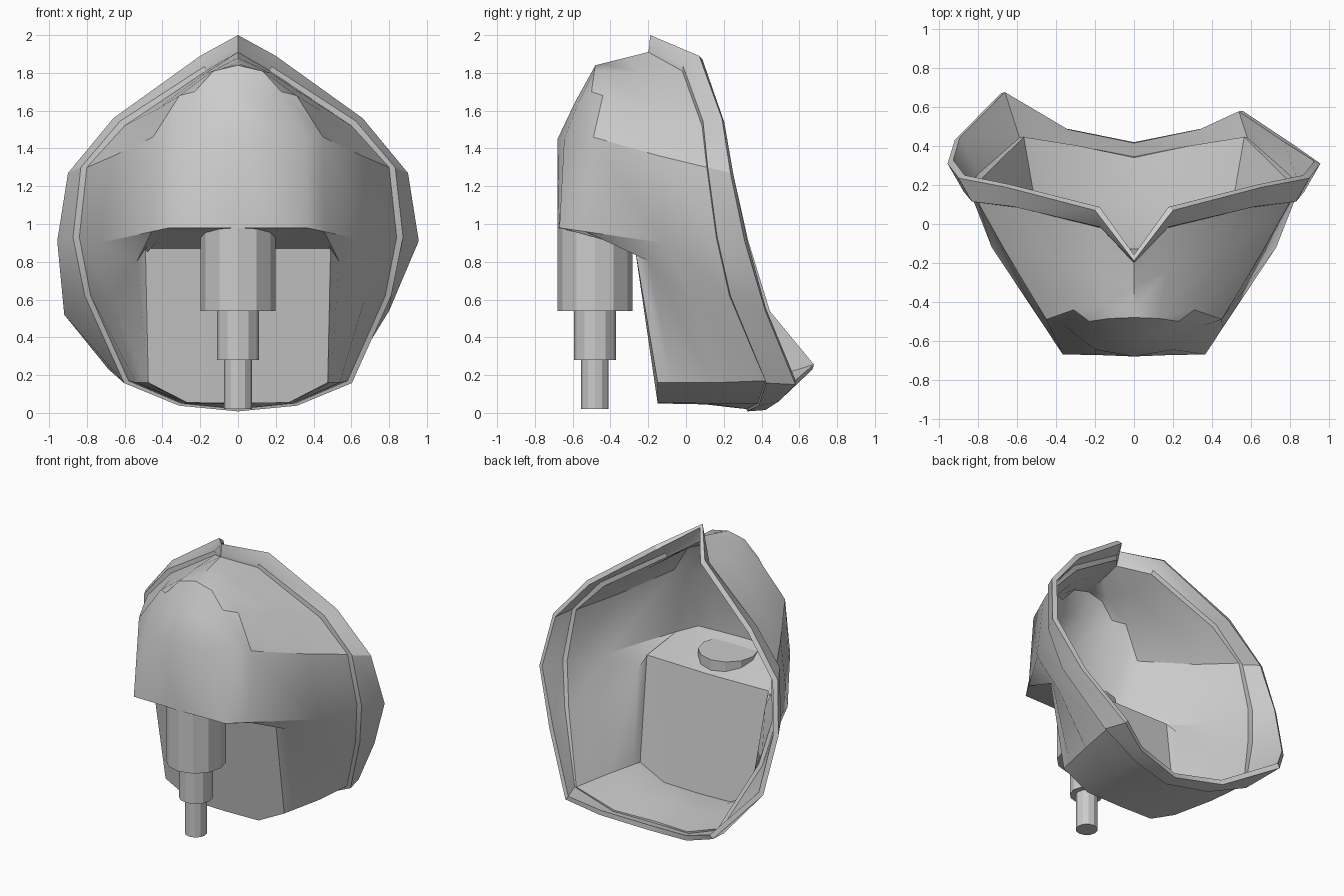
import bpy, bmesh, math
from mathutils import Vector

if "Cube" in bpy.data.objects:
    bpy.data.objects.remove(bpy.data.objects["Cube"])

# Half loops from top centre to bottom centre: hump/front outline, cheek, side bulge, shell edge, flange edge
FRONT = [(0, -.48, 1.84), (.13, -.485, 1.81), (.23, -.50, 1.70), (.36, -.52, 1.47), (.365, -.67, .98),
         (.49, -.27, .87), (.475, -.15, .16), (.27, -.15, .055), (0, -.15, .05)]
SIDE = [(0, -.32, 1.88), (.17, -.24, 1.80), (.44, -.16, 1.60), (.66, -.14, 1.36), (.73, -.12, .90),
        (.67, .03, .60), (.54, .15, .16), (.28, .12, .05), (0, .10, .045)]
EDGE = [(0, -.20, 1.91), (.17, -.02, 1.81), (.60, .085, 1.52), (.80, .11, 1.30), (.84, .16, .93),
        (.78, .23, .62), (.58, .42, .17), (.30, .38, .05), (0, .32, .02)]
RIM = [(0, -.19, 2.0), (.20, .07, 1.89), (.66, .19, 1.56), (.90, .235, 1.27), (.957, .31, .91),
       (.80, .42, .54), (.56, .58, .15), (.35, .49, .06), (0, .42, .015)]
RIM_LEFT = {5: (.92, .43, .52), 6: (.685, .67, .23)}   # the left cheek flares further
CHEEK = [tuple(Vector(a).lerp(Vector(b), .25)) for a, b in zip(FRONT, SIDE)]
CHEEK[2] = (.31, -.44, 1.68)
CHEEK[3] = (.45, -.49, 1.46)

bm = bmesh.new()
cache = {}


def vert(p, s):
    co = Vector((p[0] * s, p[1], p[2]))
    key = tuple(round(c, 4) + 0.0 for c in co)
    if key not in cache:
        cache[key] = bm.verts.new(co)
    return cache[key]


def face(pts, s):
    bm.faces.new([vert(p, s) for p in (pts if s > 0 else pts[::-1])])


H1, H2, H3, U = (0, -.585, 1.65), (0, -.68, 1.45), (0, -.68, .98), (0, -.27, .87)
G1, G2, G3 = (.13, -.575, 1.63), (.2, -.645, 1.45), (.2, -.672, .98)
for s in (1, -1):
    rim = [RIM_LEFT.get(i, p) if s < 0 else p for i, p in enumerate(RIM)]
    # small outward step between the shell and the flange
    step = [(x * 1.04, y + .005, z + (.025 if z > 1.4 else -.012 if z < .2 else 0))
            for x, y, z in EDGE]
    rings = [FRONT, CHEEK, SIDE, EDGE, step, rim]
    for a, b in zip(rings, rings[1:]):
        for i in range(8):
            face([a[i], a[i + 1], b[i + 1], b[i]], s)
    # raised nose housing with its underside, then the flat lower panel
    F = FRONT
    for quad in ([F[0], H1, G1, F[1]], [F[1], G1, F[2]], [H1, H2, G2, G1], [G1, G2, F[3], F[2]],
                 [H2, H3, G3, G2], [G2, G3, F[4], F[3]], [H3, U, F[5], F[4], G3],
                 [U, F[8], F[7], F[6], F[5]]):
        face(quad, s)
bmesh.ops.recalc_face_normals(bm, faces=bm.faces)
# the lower panel must face forward
panel = min(bm.faces, key=lambda f: (f.calc_center_median() - Vector((.25, -.2, .4))).length)
if panel.normal.y > 0:
    bmesh.ops.reverse_faces(bm, faces=bm.faces)
me = bpy.data.meshes.new("mask_shell")
bm.to_mesh(me)
bm.free()
shell = bpy.data.objects.new("mask_shell", me)
bpy.context.collection.objects.link(shell)
m = shell.modifiers.new("thickness", 'SOLIDIFY')
m.thickness = .035
m.offset = -1

# Apply the thickness so the rim edges stay sharp
bpy.context.view_layer.objects.active = shell
shell.select_set(True)
bpy.ops.object.modifier_apply(modifier="thickness")
bpy.ops.object.shade_smooth_by_angle(angle=math.radians(32))

# Stepped hose connector below the nose housing, flat-sided
for name, r, z0, z1 in (("valve_housing", .198, .54, .98), ("hose_collar", .112, .28, .54),
                        ("hose_stub", .073, .02, .28)):
    bpy.ops.mesh.primitive_cylinder_add(vertices=12, radius=r, depth=z1 - z0,
                                        location=(0, -.482, (z0 + z1) / 2))
    bpy.context.object.name = name
